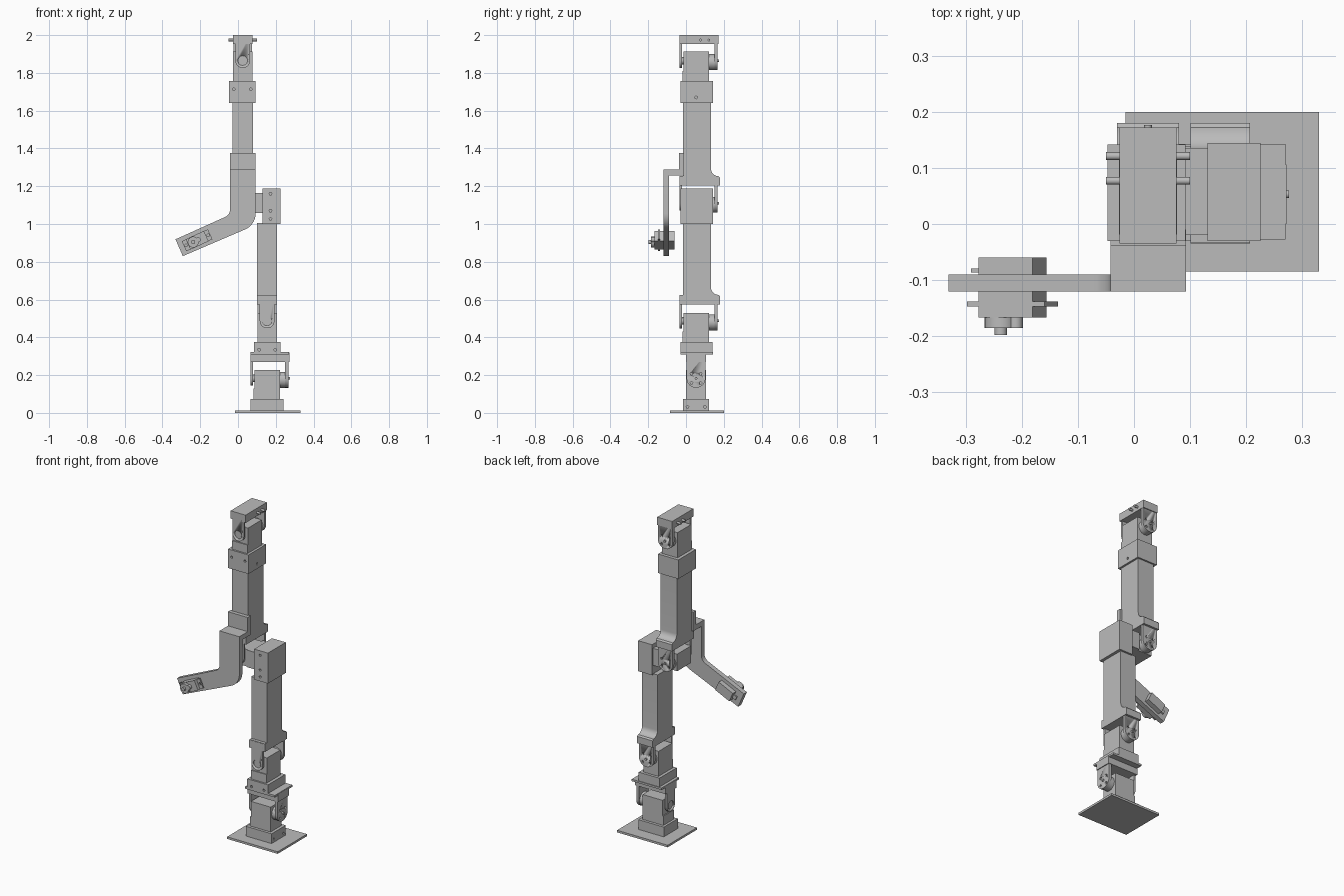
import bpy, bmesh, math
from mathutils import Vector, Matrix

if "Cube" in bpy.data.objects:
    bpy.data.objects.remove(bpy.data.objects["Cube"])

grey = bpy.data.materials.new("plain grey")
grey.diffuse_color = (0.5, 0.5, 0.5, 1)
grey.use_nodes = True
grey.node_tree.nodes["Principled BSDF"].inputs["Base Color"].default_value = grey.diffuse_color


def finish(name, bm, smooth=True):
    bmesh.ops.recalc_face_normals(bm, faces=bm.faces)
    me = bpy.data.meshes.new(name)
    bm.to_mesh(me)
    bm.free()
    me.materials.append(grey)
    ob = bpy.data.objects.new(name, me)
    bpy.context.collection.objects.link(ob)
    if smooth:
        bpy.context.view_layer.objects.active = ob
        bpy.ops.object.select_all(action='DESELECT')
        ob.select_set(True)
        bpy.ops.object.shade_smooth_by_angle(angle=math.radians(32))
    return ob


def box(name, x, y, z, mat=Matrix()):
    bm = bmesh.new()
    bmesh.ops.create_cube(bm, size=1)
    for v in bm.verts:
        v.co = mat @ Vector([(r[0] + r[1]) / 2 + c * (r[1] - r[0]) for r, c in zip((x, y, z), v.co)])
    return finish(name, bm, False)


def prism(name, pts, d0, d1, place):
    """Extrude a 2D profile from d0 to d1; place(u, v, d) gives the 3D point."""
    bm = bmesh.new()
    a = [bm.verts.new(place(u, v, d0)) for u, v in pts]
    b = [bm.verts.new(place(u, v, d1)) for u, v in pts]
    bm.faces.new(a)
    bm.faces.new(b)
    for i in range(len(pts)):
        j = (i + 1) % len(pts)
        bm.faces.new((a[i], a[j], b[j], b[i]))
    return finish(name, bm)


def arc(cx, cz, r, a0, a1, n=12):
    return [(cx + r * math.cos(math.radians(a0 + (a1 - a0) * i / n)),
             cz + r * math.sin(math.radians(a0 + (a1 - a0) * i / n))) for i in range(n + 1)]


def rod(name, p, q, r, n=24):
    p, q = Vector(p), Vector(q)
    d = q - p
    bm = bmesh.new()
    m = Matrix.Translation((p + q) / 2) @ d.to_track_quat('Z', 'Y').to_matrix().to_4x4()
    bmesh.ops.create_cone(bm, cap_ends=True, segments=n, radius1=r, radius2=r, depth=d.length, matrix=m)
    return finish(name, bm)


def drill(ob, holes, r=0.007):
    for p, q in holes:
        cut = rod("cutter", p, q, r, 12)
        mod = ob.modifiers.new("hole", 'BOOLEAN')
        mod.object = cut
        mod.solver = 'EXACT'
        bpy.context.view_layer.update()
        me = bpy.data.meshes.new_from_object(ob.evaluated_get(bpy.context.evaluated_depsgraph_get()))
        ob.modifiers.clear()
        ob.data = me
        bpy.data.objects.remove(cut)


def along_y(c):
    return lambda b, z, a: (c + b, a, z)


def along_x(c):
    return lambda b, z, a: (a + 0.1, c + b, z)


def rect(b, z0, z1):
    return [(-b, z0), (b, z0), (b, z1), (-b, z1)]


def bracket(name, place, axis, z0, z1, w=0.053, back=0.172):
    """U bracket: cross plate, narrow front leg and wide drilled horn leg."""
    prism(name + "_plate", rect(w, z0, z1), -0.035, back, place)
    for side, r, d0, d1 in (("front", 0.039, -0.035, -0.021), ("horn", 0.05, 0.15, 0.167)):
        leg = prism(name + "_" + side + "_leg",
                    arc(0, axis, r, 180, 360) + [(r, z1 - 0.004), (-r, z1 - 0.004)], d0, d1, place)
        if side == "horn":
            drill(leg, [(place(b, axis + z, d1 - 0.008), place(b, axis + z, d1 + 0.01))
                        for b in (-0.024, 0.024) for z in (-0.024, 0.024)])
        else:
            drill(leg, [(place(0, axis, d0 - 0.01), place(0, axis, d0 + 0.006))], 0.026)
    rod(name + "_horn", place(0, axis - 0.008, 0.118), place(0, axis - 0.008, 0.152), 0.042)
    rod(name + "_horn_screw", place(0, axis, 0.15), place(0, axis, 0.176), 0.007)
    rod(name + "_front_pivot", place(0, axis, -0.03), place(0, axis, -0.01), 0.02)


def servo(name, place, z0, z1, w=0.052):
    prism(name + "_body", rect(w, z0, z1), -0.013, 0.122, place)
    prism(name + "_flange", rect(w, z0, z0 + 0.06), -0.019, 0.122, place)


def link(name, place, z, top, w):
    """Long arm segment with a flared foot that joins the bracket below."""
    foot = [(-0.034, z), (0.18, z), (0.18, z + 0.042), (0.172, z + 0.05)]
    foot += arc(0.172, z + 0.09, 0.04, 270, 180, 8)
    foot += [(0.132, top), (-0.015, top), (-0.015, z + 0.05), (-0.034, z + 0.05)]
    prism(name, foot, -w, w, lambda y, zz, d: place(d, zz, y))


lower, upper, ankle = along_y(0.154), along_y(0.025), along_x(0.053)

# base plate, pedestal and first joint
box("base_plate", (-0.015, 0.33), (-0.085, 0.2), (0, 0.013))
ped = box("pedestal", (0.066, 0.24), (-0.016, 0.122), (0.01, 0.073))
drill(ped, [((0.23, y, 0.032), (0.26, y, 0.032)) for y in (0.008, 0.1)])
servo("base_servo", ankle, 0.07, 0.226)
bracket("base_bracket", ankle, 0.183, 0.27, 0.32)
box("base_bracket_flange", (0.066, 0.27), (-0.028, 0.143), (0.31, 0.322))

# second joint
sock = box("lower_socket", (0.084, 0.225), (-0.03, 0.139), (0.318, 0.376))
drill(sock, [((x, -0.05, 0.335), (x, -0.02, 0.335)) for x in (0.112, 0.197)])
servo("lower_servo", lower, 0.37, 0.53)
bracket("lower_bracket", lower, 0.487, 0.576, 0.622)
link("lower_link", lower, 0.575, 1.005, 0.053)

# elbow: block holding a sideways servo
block = box("elbow_block", (0.131, 0.225), (-0.03, 0.144), (1.0, 1.188))
drill(block, [((0.172, -0.05, z), (0.172, -0.02, z)) for z in (1.16, 1.07, 1.027)])
box("elbow_servo_body", (-0.025, 0.14), (-0.014, 0.122), (1.058, 1.163))
box("elbow_servo_flange", (0.075, 0.14), (-0.02, 0.135), (1.058, 1.163))
bracket("elbow_bracket", upper, 1.11, 1.204, 1.25)
link("upper_link", upper, 1.203, 1.65, 0.055)

# top joint
sock = box("upper_socket", (-0.047, 0.092), (-0.03, 0.142), (1.64, 1.757))
drill(sock, [((x, -0.05, 1.713), (x, -0.02, 1.713)) for x in (-0.022, 0.068)]
      + [((0.08, 0.054, 1.67), (0.11, 0.054, 1.67))])
servo("upper_servo", upper, 1.75, 1.912)
bracket("top_bracket", upper, 1.865, 1.952, 2.0, 0.051)
for i, y in enumerate((0.077, 0.121)):
    rod("top_pin_%d" % i, (-0.05, y, 1.974), (0.1, y, 1.974), 0.007)

# side arm: mounting pad, shelf and bent plate
pad = [(-0.12, 1.258), (-0.01, 1.258), (-0.01, 1.375), (-0.038, 1.375), (-0.038, 1.288), (-0.12, 1.288)]
prism("side_arm_mount", pad, -0.042, 0.093, lambda y, z, x: (x, y, z))
bent = [(0.093, 1.288), (-0.042, 1.288)]
bent += arc(-0.087, 1.078, 0.045, 0, -65, 8)
bent += [(-0.331, 0.919), (-0.292, 0.83)]
bent += arc(0.002, 1.055, 0.091, -65, 0, 10)
prism("side_arm_plate", bent, -0.12, -0.09, lambda x, z, y: (x, y, z))

# small servo through the side arm, tilted with it
tilt = Matrix.Translation((-0.2165, 0, 0.914)) @ Matrix.Rotation(math.radians(-24.7), 4, 'Y')
box("small_servo_body", (-0.053, 0.053), (-0.167, -0.06), (-0.03, 0.03), tilt)
tab = box("small_servo_tabs", (-0.076, 0.076), (-0.147, -0.138), (-0.029, 0.029), tilt)
drill(tab, [(tilt @ Vector((s, -0.17, 0)), tilt @ Vector((s, -0.12, 0))) for s in (-0.065, 0.065)])
box("small_servo_lug", (-0.076, -0.05), (-0.086, -0.079), (-0.012, 0.012), tilt)
for name, u, y0, y1, r in (("gear_cover", -0.023, -0.16, -0.185, 0.029),
                           ("side_gear_cover", 0.006, -0.16, -0.185, 0.013),
                           ("output_shaft", -0.023, -0.18, -0.198, 0.011)):
    rod("small_servo_" + name, tilt @ Vector((u, y0, 0)), tilt @ Vector((u, y1, 0)), r)
